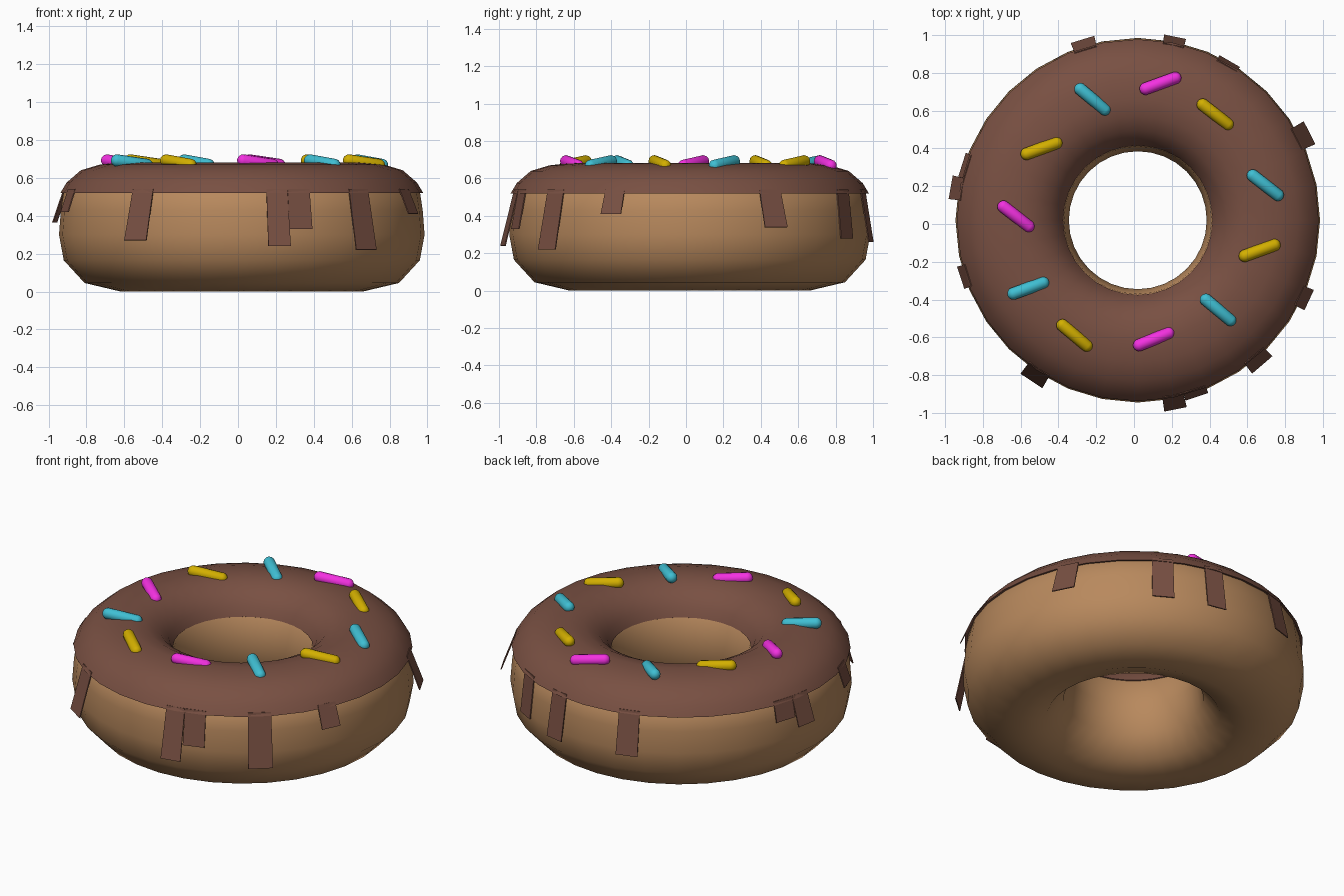
import bpy, bmesh, math
from mathutils import Matrix, Vector

if "Cube" in bpy.data.objects:
    bpy.data.objects.remove(bpy.data.objects["Cube"])

CX, CY = 0.02, 0.02      # ring centre
SEG = 32


def material(name, rgb):
    m = bpy.data.materials.new(name)
    m.diffuse_color = (*rgb, 1)
    m.use_nodes = True
    m.node_tree.nodes["Principled BSDF"].inputs["Base Color"].default_value = m.diffuse_color
    return m


DOUGH = material("dough", (0.48, 0.25, 0.11))
ICING = material("icing", (0.19, 0.08, 0.055))
COLOURS = {"cyan": material("cyan", (0.05, 0.52, 0.65)),
           "pink": material("pink", (0.9, 0.03, 0.75)),
           "yellow": material("yellow", (0.65, 0.43, 0.0))}


def finish(bm, name, mat, angle=None):
    me = bpy.data.meshes.new(name)
    bmesh.ops.recalc_face_normals(bm, faces=bm.faces[:])
    bm.to_mesh(me)
    bm.free()
    me.materials.append(mat)
    ob = bpy.data.objects.new(name, me)
    bpy.context.collection.objects.link(ob)
    if angle:
        bpy.ops.object.select_all(action='DESELECT')
        ob.select_set(True)
        bpy.context.view_layer.objects.active = ob
        bpy.ops.object.shade_smooth_by_angle(angle=math.radians(angle))
    return ob


def polar(r, deg, z):
    a = math.radians(deg)
    return Vector((CX + r * math.cos(a), CY + r * math.sin(a), z))


def lathe(name, profile, mat):
    # closed cross-section swept round the ring
    bm = bmesh.new()
    rings = [[bm.verts.new(polar(r, 360 * i / SEG, z)) for r, z in profile]
             for i in range(SEG)]
    n = len(profile)
    for i in range(SEG):
        a, b = rings[i], rings[(i + 1) % SEG]
        for j in range(n):
            k = (j + 1) % n
            bm.faces.new((a[j], b[j], b[k], a[k]))
    return finish(bm, name, mat, 50)


# Dough ring
lathe("dough_ring", [
    (0.64, 0.0), (0.83, 0.045), (0.94, 0.165), (0.965, 0.30), (0.955, 0.43),
    (0.94, 0.53), (0.84, 0.62), (0.64, 0.66), (0.48, 0.61), (0.39, 0.50),
    (0.365, 0.34), (0.395, 0.17), (0.49, 0.05)], DOUGH)

# Icing cap, with a thin underside
lathe("icing_cap", [
    (0.958, 0.52), (0.925, 0.575), (0.85, 0.64), (0.75, 0.67), (0.64, 0.682),
    (0.55, 0.668), (0.475, 0.63), (0.42, 0.57), (0.395, 0.515),
    (0.405, 0.51), (0.485, 0.60), (0.64, 0.655), (0.835, 0.615), (0.935, 0.525)], ICING)

# Icing drips: angle, half width in degrees, bottom z, bottom radius
drips = [(236.5, 3.9, 0.27, 1.02), (281.3, 3.4, 0.24, 1.02), (288.5, 3.7, 0.33, 0.985),
         (310.7, 4.0, 0.22, 1.01), (335, 3.4, 0.41, 1.0), (27, 3.8, 0.34, 1.02),
         (60, 3.7, 0.28, 0.972), (78.5, 3.4, 0.26, 0.99), (107, 3.7, 0.28, 1.0),
         (170, 3.6, 0.365, 1.005), (162.5, 3.9, 0.42, 0.975), (198, 3.6, 0.42, 0.985)]
for i, (ang, hw, zb, rb) in enumerate(drips):
    bm = bmesh.new()
    bm.faces.new([bm.verts.new(polar(r, ang + s * hw, z)) for r, s, z in
                  ((0.945, -1, 0.54), (rb, -1, zb), (rb, 1, zb), (0.945, 1, 0.54))])
    ob = finish(bm, f"icing_drip_{i + 1}", ICING)
    mod = ob.modifiers.new("thickness", 'SOLIDIFY')
    mod.thickness = 0.006
    mod.offset = 0


def sprinkle(i, colour, x, y, deg):
    # capsule: a sphere with its two halves pulled apart
    bm = bmesh.new()
    bmesh.ops.create_uvsphere(bm, u_segments=12, v_segments=9, radius=0.033)
    for v in bm.verts:
        v.co.z += math.copysign(0.084, v.co.z)
    rot = (Matrix.Translation((x, y, 0.68))
           @ Matrix.Rotation(math.radians(deg), 4, 'Z')
           @ Matrix.Rotation(math.radians(98), 4, 'Y'))
    bmesh.ops.transform(bm, matrix=rot, verts=bm.verts)
    finish(bm, f"sprinkle_{i + 1}", COLOURS[colour], 60)


# Sprinkles, alternating in direction
spots = [("cyan", -0.22, 0.66, -40), ("pink", 0.14, 0.745, 20), ("yellow", 0.43, 0.58, -38),
         ("cyan", 0.695, 0.205, -38), ("yellow", 0.665, -0.14, 20), ("cyan", 0.445, -0.455, -40),
         ("pink", 0.105, -0.61, 22), ("yellow", -0.315, -0.59, -40), ("cyan", -0.56, -0.34, 20),
         ("pink", -0.625, 0.04, -38), ("yellow", -0.49, 0.40, 20)]
for i, s in enumerate(spots):
    sprinkle(i, *s)
